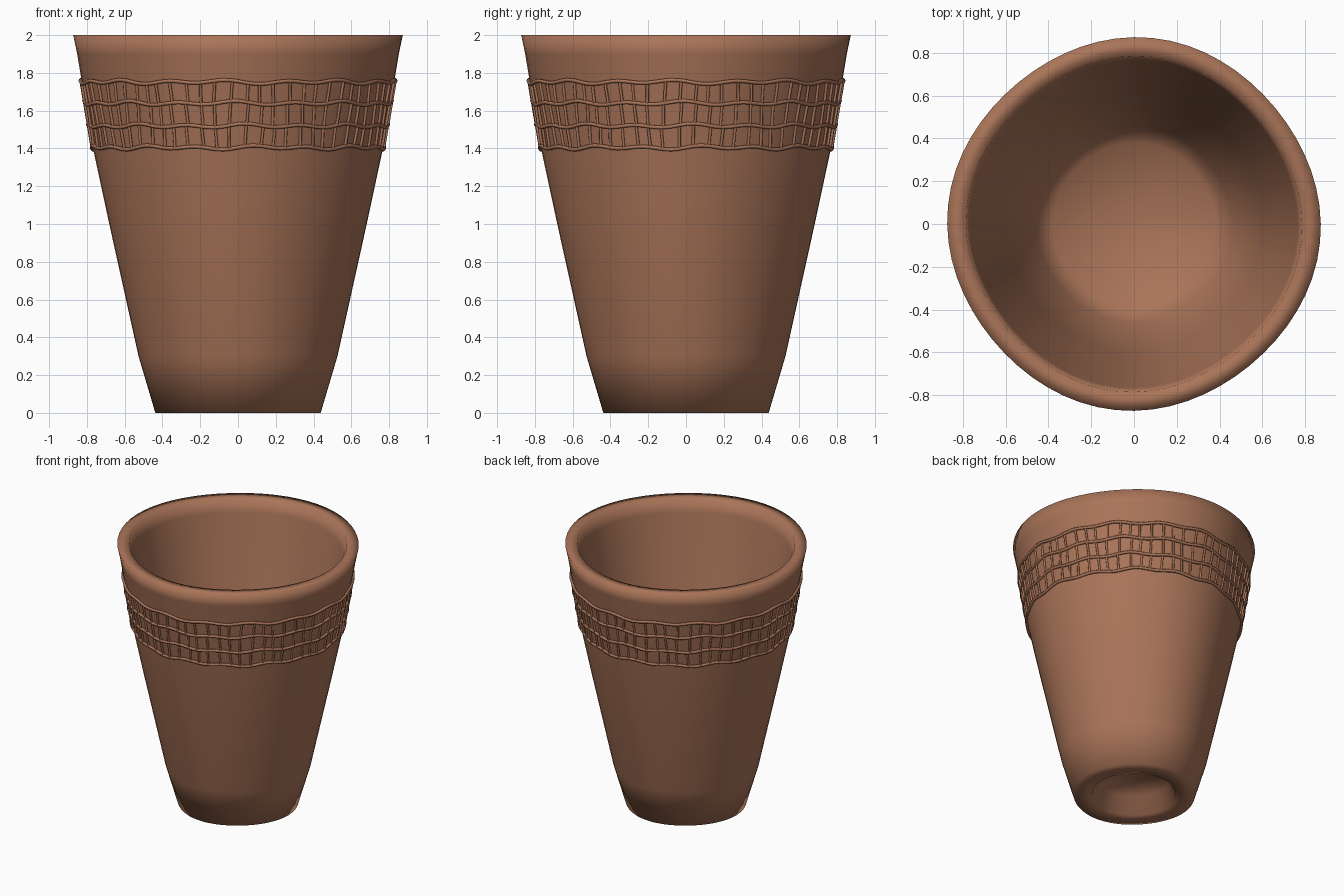
import bpy, bmesh, math
from math import sin, cos, pi

if "Cube" in bpy.data.objects:
    bpy.data.objects.remove(bpy.data.objects["Cube"])

clay = bpy.data.materials.new("terracotta")
clay.diffuse_color = (0.40, 0.175, 0.098, 1)
clay.use_nodes = True
clay.node_tree.nodes["Principled BSDF"].inputs["Base Color"].default_value = clay.diffuse_color


def lobe(a):
    # hand-thrown wobble of the wall, four soft lobes
    return 1 - 0.022 * (1 - cos(4 * a + 0.35)) / 2


def finish(name, bm):
    bmesh.ops.recalc_face_normals(bm, faces=bm.faces[:])
    me = bpy.data.meshes.new(name)
    bm.to_mesh(me)
    bm.free()
    me.materials.append(clay)
    for p in me.polygons:
        p.use_smooth = True
    ob = bpy.data.objects.new(name, me)
    bpy.context.collection.objects.link(ob)
    return ob


# Cup body: outside wall, rim, inside wall, floor and hollow foot
profile = [(0.26, 0.13), (0.30, 0.0), (0.438, 0.0), (0.527, 0.3), (0.682, 1.0),
           (0.768, 1.4), (0.852, 1.9), (0.873, 2.0), (0.785, 2.0), (0.765, 1.9),
           (0.60, 1.0), (0.46, 0.38), (0.38, 0.28)]
SEG = 64
bm = bmesh.new()
rings = [[bm.verts.new((r * lobe(2 * pi * i / SEG) * cos(2 * pi * i / SEG),
                        r * lobe(2 * pi * i / SEG) * sin(2 * pi * i / SEG), z))
          for i in range(SEG)] for r, z in profile]
for a, b in zip(rings, rings[1:]):
    for i in range(SEG):
        j = (i + 1) % SEG
        bm.faces.new((a[i], a[j], b[j], b[i]))
for ring in (rings[0], rings[-1]):
    c = bm.verts.new((0, 0, ring[0].co.z))
    for i in range(SEG):
        bm.faces.new((ring[i], ring[(i + 1) % SEG], c))
finish("cup_body", bm)


def wall(a, z):
    # point on the outside wall at angle a and height z
    r = 0.768 + (z - 1.4) * 0.168
    r = (r + 0.005) * lobe(a)
    return (r * cos(a), r * sin(a), z)


def wave(a, k):
    return 0.008 * sin(16 * a + 0.9 * k) + 0.004 * sin(8 * a + k)


def strands(name, paths, radius, cyclic):
    cu = bpy.data.curves.new(name, 'CURVE')
    cu.dimensions = '3D'
    cu.bevel_depth = radius
    cu.bevel_resolution = 1
    cu.use_fill_caps = True
    for pts in paths:
        s = cu.splines.new('POLY')
        s.points.add(len(pts) - 1)
        for p, co in zip(s.points, pts):
            p.co = (*co, 1)
        s.use_cyclic_u = cyclic
        s.use_smooth = True
    cu.materials.append(clay)
    ob = bpy.data.objects.new(name, cu)
    bpy.context.collection.objects.link(ob)


# Decorative band: four wavy cords joined by slightly slanted short strands
levels = [1.405, 1.52, 1.64, 1.752]
N = 128
strands("band_cords",
        [[wall(2 * pi * i / N, z + wave(2 * pi * i / N, k)) for i in range(N)]
         for k, z in enumerate(levels)], 0.011, True)
rungs = []
for k in range(3):
    for i in range(64):
        a = 2 * pi * (i + 0.5 + 0.12 * sin(i * 1.7 + k)) / 64
        a2 = a + 0.012 * sin(i * 0.8 + k)
        rungs.append([wall(a, levels[k] + wave(a, k)),
                      wall(a2, levels[k + 1] + wave(a2, k + 1))])
strands("band_rungs", rungs, 0.008, False)
